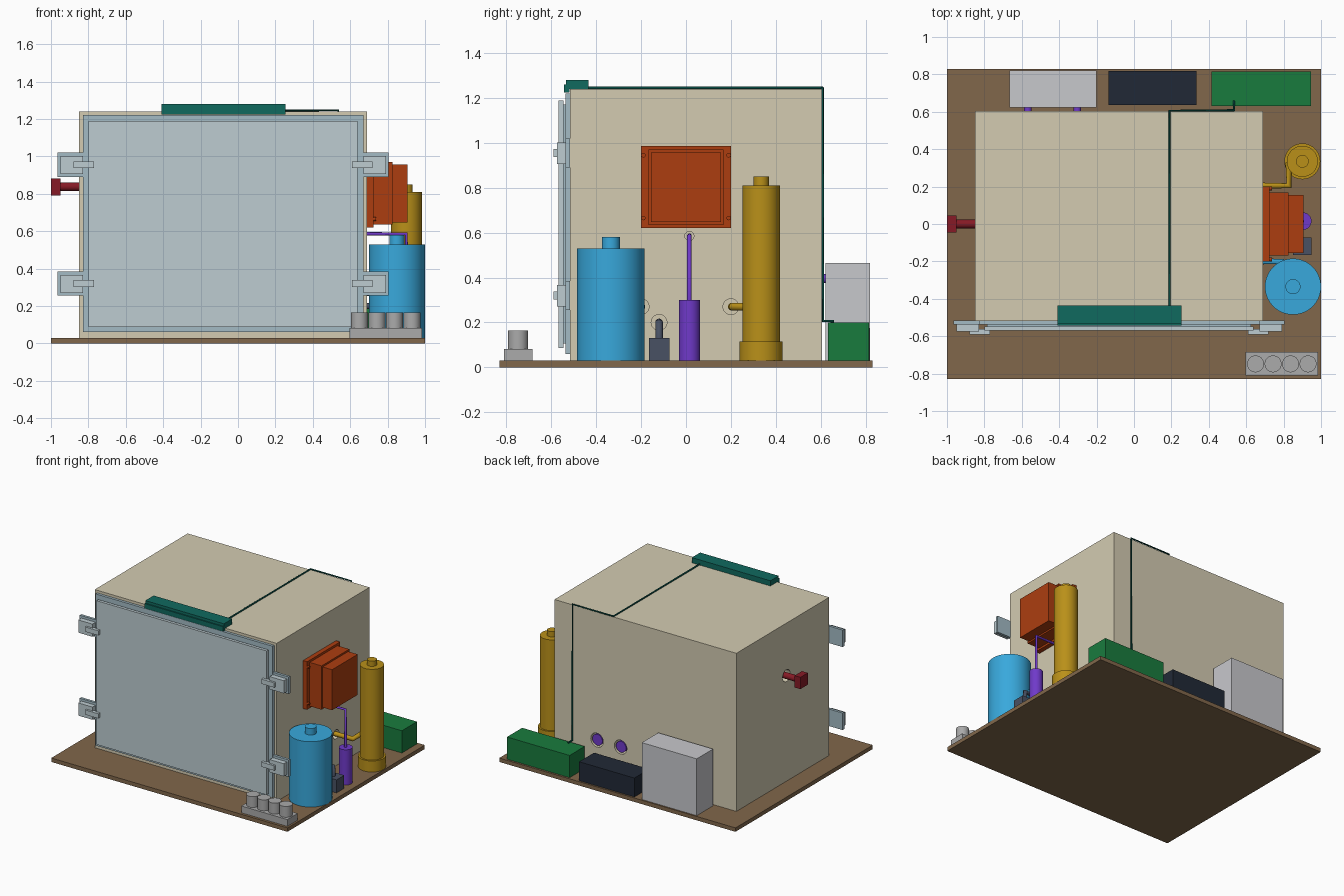
import bpy
from mathutils import Vector

if "Cube" in bpy.data.objects:
    bpy.data.objects.remove(bpy.data.objects["Cube"])

MATS = {}


def colour(name, hexa):
    lin = [(int(hexa[i:i + 2], 16) / 255) ** 2.2 for i in (0, 2, 4)]
    m = bpy.data.materials.new(name)
    m.diffuse_color = (*lin, 1)
    m.use_nodes = True
    m.node_tree.nodes["Principled BSDF"].inputs["Base Color"].default_value = m.diffuse_color
    MATS[name] = m


for n, h in dict(beige="D2CAB0", wood="80674C", steel="BCCBD0", steel_dark="A2BAC4", orange="AB4017",
                 blue="3BA7DB", gold="B88F1F", purple="6F3CC8", slate="4A5263", teal="17695F",
                 cable="0E4A42", green="1F7A40", navy="262D39", grey="C6C7CB", red="85202A",
                 can_grey="A9A9A9").items():
    colour(n, h)


def finish(ob, name, mat):
    ob.name = name
    if mat:
        ob.data.materials.append(MATS[mat])
    return ob


def box(name, mat, x, y, z):
    bpy.ops.mesh.primitive_cube_add(size=1, location=[(a + b) / 2 for a, b in (x, y, z)])
    ob = bpy.context.object
    ob.scale = [b - a for a, b in (x, y, z)]
    bpy.ops.object.transform_apply(location=False, rotation=False, scale=True)
    return finish(ob, name, mat)


def rod(name, mat, r, a, b, sides=48):
    a, b = Vector(a), Vector(b)
    bpy.ops.mesh.primitive_cylinder_add(vertices=sides, radius=r, depth=(b - a).length, location=(a + b) / 2,
                                        rotation=(b - a).to_track_quat('Z', 'Y').to_euler())
    bpy.ops.object.shade_smooth_by_angle()
    return finish(bpy.context.object, name, mat)


def pipe(name, mat, r, pts):
    cu = bpy.data.curves.new(name, 'CURVE')
    cu.dimensions = '3D'
    cu.bevel_depth, cu.bevel_resolution, cu.use_fill_caps = r, 5, True
    sp = cu.splines.new('POLY')
    sp.points.add(len(pts) - 1)
    for p, c in zip(sp.points, pts):
        p.co = (*c, 1)
    ob = bpy.data.objects.new(name, cu)
    bpy.context.collection.objects.link(ob)
    return finish(ob, name, mat)


def cut(ob, cutters):
    bpy.context.view_layer.objects.active = ob
    for c in cutters:
        m = ob.modifiers.new("cut", 'BOOLEAN')
        m.operation, m.solver, m.object = 'DIFFERENCE', 'EXACT', c
        bpy.ops.object.modifier_apply(modifier=m.name)
        bpy.data.objects.remove(c)


# base board and hollow chamber with feed-through holes
box("base_board", "wood", (-1, 1), (-.83, .83), (0, .03))
chamber = box("chamber", "beige", (-.85, .69), (-.518, .605), (.03, 1.24))
cavity = box("cavity_cutter", "steel", (-.78, .62), (-.6, .535), (.1, 1.17))
holes = [rod("hole_cutter", "steel", .035, (.58, y, z), (.75, y, z))
         for y, z in ((-.2, .27), (-.12, .2), (.2, .27))]
holes += [rod("hole_cutter", "steel", .02, (.58, .015, .585), (.75, .015, .585))]
holes += [rod("hole_cutter", "steel", .053, (x, .5, .26), (x, .65, .26)) for x in (.33, .13)]
holes += [rod("hole_cutter", "steel", .045, (-.9, 0, .838), (-.74, 0, .838))]
cut(chamber, [cavity] + holes)

# door
box("door_frame", "steel_dark", (-.83, .67), (-.538, -.516), (.06, 1.22))
box("door_gasket", "steel_dark", (-.785, .625), (-.55, -.536), (.105, 1.17))
box("door_panel", "steel", (-.80, .64), (-.569, -.547), (.087, 1.188))

# door clamps, mirrored about the chamber centre
def span(a, b, s):
    return tuple(sorted((-.08 + s * a, -.08 + s * b)))


for side, s in (("left", -1), ("right", 1)):
    for level, z in (("upper", .955), ("lower", .32)):
        n = f"{side}_{level}_clamp"
        box(n + "_plate", "steel_dark", span(.74, .885, s), (-.536, -.516), (z - .065, z + .065))
        box(n + "_block", "steel", span(.75, .87, s), (-.574, -.534), (z - .05, z + .047))
        box(n + "_arm", "steel", span(.69, .80, s), (-.59, -.562), (z - .018, z + .018))

# controller strip on top and its cable
box("control_strip", "teal", (-.41, .255), (-.535, -.435), (1.24, 1.28))
box("control_strip_lip", "teal", (-.41, .255), (-.543, -.519), (1.224, 1.26))
pipe("control_cable", "cable", .006, [(.19, -.45, 1.246), (.19, .606, 1.246), (.535, .608, 1.246),
                                      (.535, .611, .206), (.535, .66, .206)])

# boxes along the back and their connections
box("power_cabinet", "grey", (-.665, -.20), (.622, .82), (.03, .465))
box("dark_module", "navy", (-.135, .333), (.637, .817), (.03, .175))
box("control_module", "green", (.415, .945), (.632, .815), (.03, .2))
for x in (-.567, -.303):
    rod("cabinet_link", "purple", .02, (x, .55, .395), (x, .63, .395))
for x in (.33, .13):
    rod("back_port_plug", "purple", .042, (x, .52, .26), (x, .6, .26))

# red plunger on the left
rod("plunger_rod", "red", .023, (-.7, 0, .838), (-.95, 0, .838))
box("plunger_head", "red", (-1, -.95), (-.045, .045), (.792, .882))

# orange stepped housing on the right
box("housing_flange", "orange", (.69, .725), (-.2, .2), (.62, .987))
box("housing_middle", "orange", (.725, .825), (-.168, .168), (.635, .97))
box("housing_cover", "orange", (.825, .905), (-.155, .155), (.647, .957))
for y in (-.19, .19):
    for z in (.665, .945):
        rod("housing_bolt", "orange", .01, (.72, y, z), (.738, y, z), 16)

# blue tank
rod("tank", "blue", .15, (.85, -.335, .03), (.85, -.335, .53), 64)
rod("tank_cap", "blue", .04, (.85, -.335, .53), (.85, -.335, .58))
pipe("tank_pipe", "blue", .018, [(.6, -.2, .27), (.79, -.2, .27), (.79, -.3, .27)])

# gold column
rod("column_base", "gold", .096, (.9, .335, .03), (.9, .335, .115), 64)
rod("column", "gold", .083, (.9, .335, .115), (.9, .335, .81), 64)
rod("column_cap", "gold", .034, (.9, .335, .81), (.9, .335, .85))
pipe("column_pipe", "gold", .018, [(.6, .205, .27), (.828, .205, .27), (.828, .33, .27)])

# purple cylinder with feed line
rod("dosing_cylinder", "purple", .047, (.902, .015, .03), (.902, .015, .3))
pipe("dosing_line", "purple", .01, [(.9, .015, .29), (.9, .015, .586), (.6, .015, .586)])

# small pump
box("pump", "slate", (.85, .95), (-.165, -.073), (.03, .13))
pipe("pump_pipe", "slate", .017, [(.89, -.12, .12), (.89, -.12, .2), (.6, -.12, .2)])

# tray of four canisters
box("canister_tray", "can_grey", (.595, .985), (-.81, -.685), (.03, .082))
for i in range(4):
    x = .65 + i * .0935
    rod("canister", "can_grey", .045, (x, -.748, .08), (x, -.748, .165))
